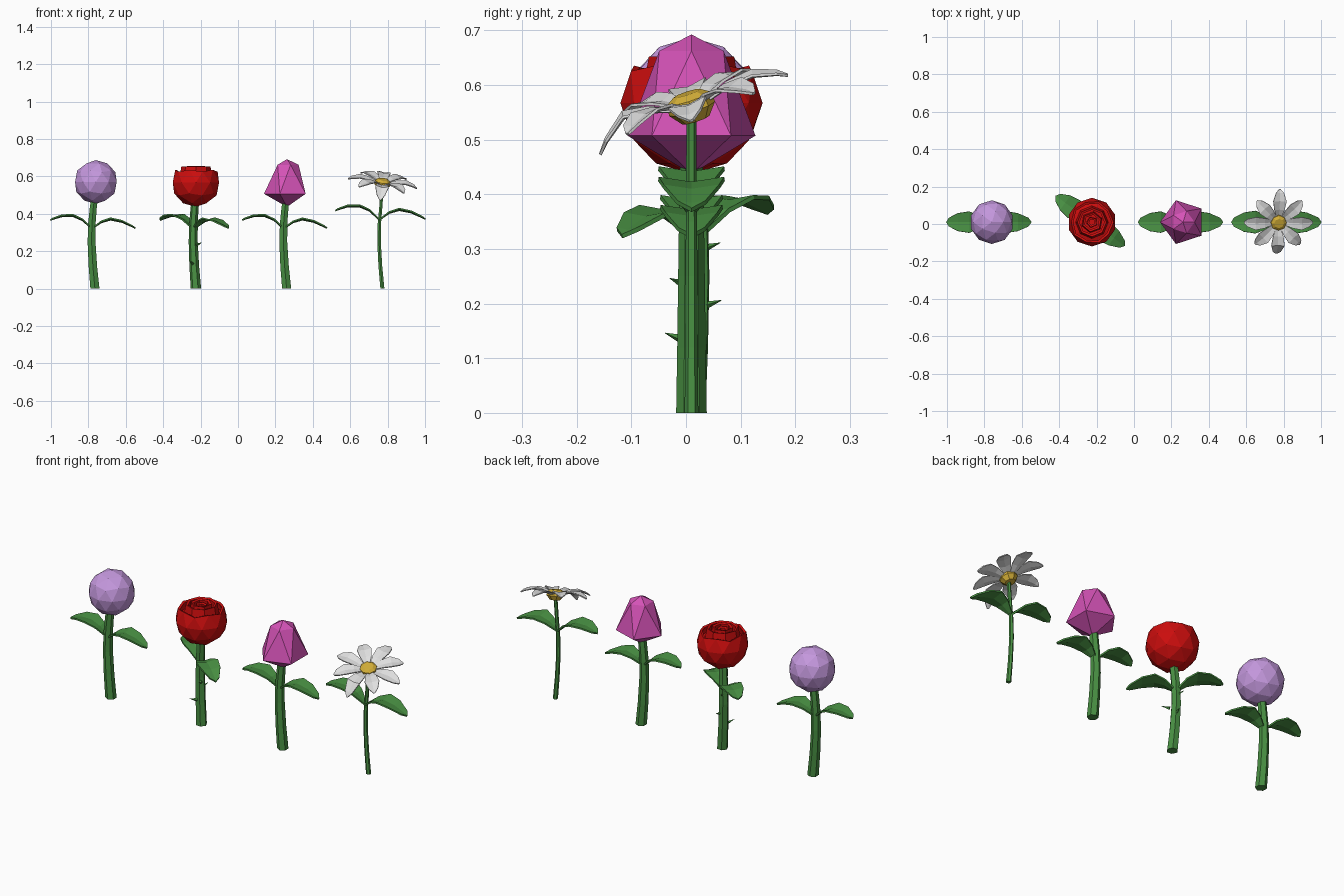
import bpy, bmesh, math
from mathutils import Vector, Matrix

if "Cube" in bpy.data.objects:
    bpy.data.objects.remove(bpy.data.objects["Cube"])


def material(name, rgb):
    m = bpy.data.materials.new(name)
    m.diffuse_color = (*rgb, 1)
    m.use_nodes = True
    m.node_tree.nodes["Principled BSDF"].inputs["Base Color"].default_value = m.diffuse_color
    return m


GREEN = material("leaf green", (0.065, 0.275, 0.055))
LILAC = material("lilac", (0.55, 0.31, 0.72))
RED = material("red", (0.60, 0.004, 0.004))
PINK = material("pink", (0.66, 0.085, 0.47))
WHITE = material("white", (0.74, 0.74, 0.74))
YELLOW = material("yellow", (0.66, 0.43, 0.04))
Y0 = 0.01


def finish(name, bm, mat, matrix=None, thick=0):
    if matrix is not None:
        bm.transform(matrix)
    bmesh.ops.recalc_face_normals(bm, faces=bm.faces)
    me = bpy.data.meshes.new(name)
    bm.to_mesh(me)
    bm.free()
    me.materials.append(mat)
    ob = bpy.data.objects.new(name, me)
    bpy.context.collection.objects.link(ob)
    if thick:
        mod = ob.modifiers.new("thickness", 'SOLIDIFY')
        mod.thickness = thick
        mod.offset = 0
    return ob


def loft(bm, rings, cap_start=True, cap_end=True):
    """Bridge closed rings of points into a skin."""
    vs = [[bm.verts.new(p) for p in ring] for ring in rings]
    n = len(vs[0])
    for a, b in zip(vs, vs[1:]):
        for i in range(n):
            j = (i + 1) % n
            bm.faces.new((a[i], a[j], b[j], b[i]))
    if cap_start:
        bm.faces.new(vs[0][::-1])
    if cap_end:
        bm.faces.new(vs[-1])


def circle(n, r, z, dx=0, turn=0.0):
    return [(dx + r * math.cos(turn + math.tau * i / n),
             r * math.sin(turn + math.tau * i / n), z) for i in range(n)]


def blade(bm, stations, crease, turn=Matrix()):
    """Leaf or petal along +x: stations are (distance, half width, height)."""
    rows = []
    for x, w, z in stations:
        pts = [(x, -w, z + crease * w), (x, 0, z), (x, w, z + crease * w)]
        rows.append([bm.verts.new(turn @ Vector(p)) for p in pts])
    for a, b in zip(rows, rows[1:]):
        for i in range(2):
            bm.faces.new((a[i], b[i], b[i + 1], a[i + 1]))


def place(x, turn=0.0, z=0.0):
    return Matrix.Translation((x, Y0, z)) @ Matrix.Rotation(turn, 4, 'Z')


def stem_and_leaves(flower, x, turn=0.0, r=0.028, leaf_z=0.32, size=1.0, top=0.5):
    # six-sided, slightly bowed stem
    bm = bmesh.new()
    path = [(0, 0, 1), (0.12, -0.011, 0.93), (0.25, -0.018, 0.87),
            (0.35, -0.016, 0.82), (0.43, -0.009, 0.77), (top, 0, 0.75)]
    loft(bm, [circle(6, r * k, z, dx, math.pi / 2) for z, dx, k in path])
    finish(flower + "_stem", bm, GREEN, place(x, turn))
    # left leaf stays high, right leaf droops at its tip
    leaves = {
        "left": (math.pi, [(0, .008, 0), (.05, .038, .045), (.10, .057, .066),
                           (.16, .048, .066), (.208, .024, .052), (.222, 0, .046)]),
        "right": (0, [(0, .008, 0), (.05, .038, .034), (.10, .057, .048),
                      (.16, .048, .036), (.215, .024, .012), (.232, 0, .003)]),
    }
    for side, (ang, st) in leaves.items():
        bm = bmesh.new()
        blade(bm, [(a * size, w * size, h * size) for a, w, h in st], 0.15)
        local = Matrix.Translation((-0.016, 0, leaf_z)) @ Matrix.Rotation(ang, 4, 'Z')
        finish(f"{flower}_{side}_leaf", bm, GREEN, place(x, turn) @ local, 0.008)


# ---- ball flower
stem_and_leaves("ball_flower", -0.765)
bm = bmesh.new()
bmesh.ops.create_icosphere(bm, subdivisions=2, radius=0.117)
finish("ball_flower_head", bm, LILAC, place(-0.76, 0, 0.57))

# ---- rose
RX = -0.225
stem_and_leaves("rose", RX, turn=math.radians(-36))
for i, (z, deg) in enumerate([(.14, -120), (.24, -45), (.20, 80), (.305, 110)]):
    bm = bmesh.new()
    bmesh.ops.create_cone(bm, cap_ends=True, segments=4, radius1=0.009,
                          radius2=0.0005, depth=0.04)
    out = (Matrix.Rotation(math.radians(deg), 4, 'Z')
           @ Matrix.Translation((0.037, 0, 0)) @ Matrix.Rotation(math.radians(72), 4, 'Y'))
    finish(f"rose_thorn_{i + 1}", bm, GREEN, place(RX - 0.008, 0, z) @ out)
# outer petals: faceted ball opened at the top
bm = bmesh.new()
bmesh.ops.create_icosphere(bm, subdivisions=2, radius=0.13)
bmesh.ops.delete(bm, geom=[v for v in bm.verts if v.co.z > 0.09], context='VERTS')
cup = finish("rose_outer_petals", bm, RED, place(RX, 0, 0.567))
mod = cup.modifiers.new("thickness", 'SOLIDIFY')
mod.thickness = 0.012
mod.offset = -1
# nested inner petals, each a slanted open ring
for i, (n, r, top) in enumerate([(8, .078, .652), (6, .052, .655), (5, .028, .645)]):
    bm = bmesh.new()
    t = 0.35 * i
    loft(bm, [circle(n, r * 1.2, .56, 0, t), circle(n, r, top, 0, t),
              circle(n, r - .012, top - .004, 0, t), circle(n, r - .010, .60, 0, t)],
         False, True)
    finish(f"rose_inner_petals_{i + 1}", bm, RED, place(RX))
bm = bmesh.new()
loft(bm, [circle(10, .118, .585), circle(10, .07, .60)])
finish("rose_core", bm, RED, place(RX))

# ---- tulip: icosahedron pulled into a bud
stem_and_leaves("tulip", 0.26)
bm = bmesh.new()
bmesh.ops.create_icosphere(bm, subdivisions=1, radius=1)
for v in bm.verts:
    z = v.co.z
    ring = Vector((v.co.x, v.co.y))
    r, h = 0.0, (0.692 if z > 0 else 0.437)
    if abs(z) < 0.9:
        ring.normalize()
        r, h = (0.062, 0.662) if z > 0 else (0.123, 0.507)
    v.co = (ring.x * r, ring.y * r, h)
finish("tulip_bud", bm, PINK, place(0.262))

# ---- daisy
stem_and_leaves("daisy", 0.772, r=0.0125, leaf_z=0.368, size=1.06, top=0.555)
head = (place(0.772, 0, 0.56) @ Matrix.Rotation(math.radians(8), 4, 'Y')
        @ Matrix.Rotation(math.radians(18), 4, 'X'))
bm = bmesh.new()
loft(bm, [circle(8, .026, -.026), circle(8, .044, -.004),
          circle(8, .042, .016), circle(8, .026, .026)])
finish("daisy_centre", bm, YELLOW, head)
bm = bmesh.new()
for i in range(8):
    ang = math.tau * i / 8
    length = 1.08 if i % 2 == 0 else 1.0
    droop = 0.022 if i == 6 else 0.0
    lift = 0.004 * (i % 2)
    st = [(.025, .012, lift), (.07, .028, .014 + lift), (.115, .036, .018 + lift),
          (.155, .022, .008 + lift - droop), (.172, .004, lift - droop * 1.5)]
    blade(bm, [(a * length, w, h) for a, w, h in st], 0.2, Matrix.Rotation(ang, 4, 'Z'))
finish("daisy_petals", bm, WHITE, head, 0.005)
